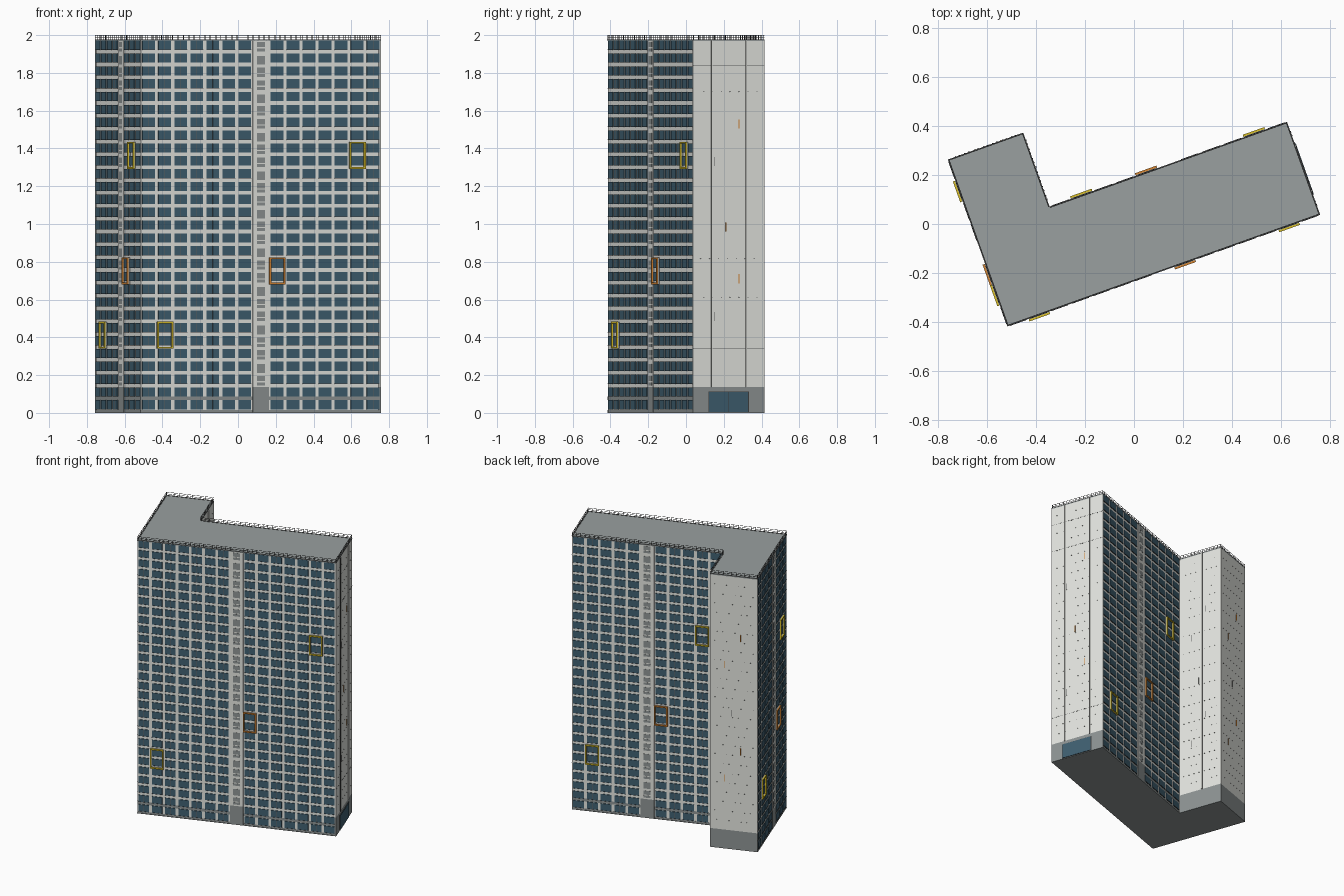
import bpy, bmesh, math
from mathutils import Vector

if "Cube" in bpy.data.objects:
    bpy.data.objects.remove(bpy.data.objects["Cube"])

FLOORS, PITCH = 29, 0.068
ROOF = FLOORS * PITCH


def material(name, rgb):
    m = bpy.data.materials.new(name)
    m.diffuse_color = (*rgb, 1)
    m.use_nodes = True
    m.node_tree.nodes["Principled BSDF"].inputs["Base Color"].default_value = m.diffuse_color
    return m


CONCRETE = material("light concrete", (0.78, 0.79, 0.75))
GREY = material("roof grey", (0.32, 0.35, 0.35))
BASE = material("base grey", (0.27, 0.295, 0.295))
RAIL = material("rail grey", (0.12, 0.125, 0.125))
DARK = material("dark metal", (0.05, 0.05, 0.05))
GLASS = material("blue glass", (0.05, 0.115, 0.165))
YELLOW = material("yellow", (0.70, 0.52, 0.02))
ORANGE = material("orange", (0.66, 0.23, 0.03))

# L-shaped plan, turned about twenty degrees
ang = math.radians(19.65)
U = Vector((math.cos(ang), math.sin(ang), 0))
V = Vector((-math.sin(ang), math.cos(ang), 0))
ORIGIN = Vector((-0.515, -0.416, 0))
PLAN = [(0, 0), (1.351, 0), (1.351, 0.40), (0.324, 0.40), (0.324, 0.72), (0, 0.72)]
PTS = [ORIGIN + U * u + V * v for u, v in PLAN]
UP = Vector((0, 0, 1))
parts = {}


class Wall:
    """One side of the plan: s runs along it, d points outward."""
    def __init__(self, i):
        self.p, q = PTS[i], PTS[(i + 1) % 6]
        self.len = (q - self.p).length
        self.t = (q - self.p).normalized()
        self.n = self.t.cross(UP)

    def box(self, name, mat, s0, s1, z0, z1, d0, d1):
        bm = parts.setdefault(name, (bmesh.new(), mat))[0]
        v = [bm.verts.new(self.p + self.t * s + self.n * d + UP * z)
             for z in (z0, z1) for s, d in ((s0, d1), (s1, d1), (s1, d0), (s0, d0))]
        for f in ((3, 2, 1, 0), (4, 5, 6, 7), (0, 1, 5, 4), (1, 2, 6, 5), (2, 3, 7, 6), (3, 0, 4, 7)):
            bm.faces.new([v[k] for k in f])


def prism(name, mat, z0, z1, inset=0.0):
    bm = parts.setdefault(name, (bmesh.new(), mat))[0]
    ring = []
    for i in range(6):
        a, b = Wall(i - 1 if i else 5), Wall(i)
        ring.append(PTS[i] - (a.n + b.n) * inset)
    lo = [bm.verts.new(p + UP * z0) for p in ring]
    hi = [bm.verts.new(p + UP * z1) for p in ring]
    bm.faces.new(lo[::-1])
    bm.faces.new(hi)
    for i in range(6):
        j = (i + 1) % 6
        bm.faces.new((lo[i], lo[j], hi[j], hi[i]))


def frame(w, name, mat, s0, s1, z0, z1, t, d0, d1):
    for a, b, c, d in ((s0, s0 + t, z0, z1), (s1 - t, s1, z0, z1),
                       (s0 + t, s1 - t, z0, z0 + t), (s0 + t, s1 - t, z1 - t, z1)):
        w.box(name, mat, a, b, c, d, d0, d1)


def glazed_wall(w):
    n = round(w.len / 0.09)
    bay, core, L = w.len / n, n // 2, w.len
    c0 = core * bay
    # grey strip behind the two lowest storeys' windows
    w.box("base_bands", BASE, 0, L, PITCH, PITCH + 0.020, -0.012, -0.0025)
    w.box("base_bands", BASE, 0, L, 0, 0.016, -0.012, -0.0025)
    # solid stair strip with grey louvres
    w.box("stair_strip", CONCRETE, c0, c0 + bay, 2 * PITCH, ROOF, -0.012, 0)
    w.box("stair_base", BASE, c0, c0 + bay, 0, 2 * PITCH, -0.012, 0)
    for f in range(FLOORS):
        z = f * PITCH
        if f > 1:
            cuts = ((0.010, 0.026), (0.032, 0.060)) if f % 3 else ((0.008, 0.054),)
            for a, b in cuts:
                w.box("stair_louvres", BASE, c0 + 0.022, c0 + 0.068, z + a, z + b, -0.001, 0.001)
        # paired panes standing proud of the wall, on a thin sill
        for i in range(n):
            if i == core:
                continue
            s = i * bay
            a, m, b = s + 0.0095, s + bay / 2, s + bay - 0.0095
            w.box("window_panes", GLASS, a, m - 0.0008, z + 0.019, z + PITCH - 0.001, -0.005, 0.001)
            w.box("window_panes", GLASS, m + 0.0008, b, z + 0.019, z + PITCH - 0.001, -0.005, 0.001)
            w.box("pane_dividers", RAIL, m - 0.0008, m + 0.0008, z + 0.019, z + PITCH - 0.001, -0.005, 0.0012)
            w.box("window_sills", DARK, a, b, z + 0.018, z + 0.019, -0.005, 0.0025)
    # coloured two-storey frames
    for i, f, name, mat in ((1, 5, "yellow_frames", YELLOW), (core + 1, 10, "orange_frames", ORANGE),
                            (n - 2, 19, "yellow_frames", YELLOW)):
        s0, s1, z0, z1 = i * bay, (i + 1) * bay, f * PITCH, (f + 2) * PITCH + 0.007
        frame(w, "frame_backing", GREY, s0 + 0.001, s1 - 0.001, z0 + 0.001, z1 - 0.001, 0.007, -0.005, 0.004)
        frame(w, name, mat, s0, s1, z0, z1, 0.009, 0.004, 0.012)


SLITS = ((0.64, 1.53), (0.64, 0.71), (0.30, 1.33), (0.30, 0.51), (0.46, 0.985))


def blank_wall(w, orange, ribs):
    L = w.len
    w.box("end_wall_base", BASE, 0, L, 0, 2 * PITCH, -0.012, 0)
    # upright ribs: dark on the outer side, pale on the inner side
    for k, side in ribs:
        s = L * k
        a, b = sorted((s, s + side * 0.0006))
        w.box("rib_shadow_gaps", DARK, a, b, 2 * PITCH, ROOF, -0.001, 0.006)
        a, b = sorted((s + side * 0.0006, s + side * 0.006))
        w.box("pale_ribs", CONCRETE, a, b, 2 * PITCH, ROOF, -0.001, 0.006)
    # small fixings at each floor
    for f in range(3, FLOORS):
        for k in range(1, 8):
            s = L * k / 8 + (0.008 if f % 2 else -0.008)
            w.box("wall_fixings", DARK, s - 0.003, s + 0.003, f * PITCH, f * PITCH + 0.0003, -0.001, 0.003)
    # narrow slits
    for i, (k, z) in enumerate(SLITS):
        kind = ("orange_slits", ORANGE) if i in orange else ("grey_slits", RAIL)
        h = 0.0018 if i in orange else 0.001
        w.box(*kind, L * k - h, L * k + h, z - 0.024, z + 0.024, -0.001, 0.003)


# solid body, underside and roof
prism("concrete_body", CONCRETE, 0.004, ROOF - 0.004, 0.003)
prism("ground_slab", BASE, 0, 0.004)
prism("roof_slab", GREY, ROOF - 0.004, ROOF + 0.003)

walls = [Wall(i) for i in range(6)]
for i in (0, 2, 5):
    glazed_wall(walls[i])
for i in (1, 3, 4):
    walls[i].box("end_walls", CONCRETE, 0, walls[i].len, 2 * PITCH, ROOF, -0.012, 0)
blank_wall(walls[1], (0, 1, 4), ((0.25, 1), (0.75, -1)))
blank_wall(walls[3], (), ((0.55, -1),))
blank_wall(walls[4], (0, 1, 2, 3), ())

# entrance and panel joints on the right end wall
e = walls[1]
for z in (0.34, 1.635, 1.84):
    e.box("panel_joints", RAIL, 0, e.len, z - 0.0008, z + 0.0008, -0.001, 0.0004)
e.box("entrance_surround", DARK, 0.085, 0.312, 0.004, 0.112, 0, 0.003)
for a, b in ((0.088, 0.197), (0.199, 0.307)):
    e.box("entrance_glass", GLASS, a, b, 0.005, 0.110, 0, 0.005)

# roof edge and railing
for w in walls:
    w.box("roof_edge", RAIL, 0, w.len, ROOF + 0.003, ROOF + 0.005, -0.005, 0.001)
    for z in (1.986, 1.9985):
        w.box("railing_rails", RAIL, 0, w.len, z, z + 0.0015, -0.0045, -0.002)
    n = round(w.len / 0.03)
    for k in range(n + 1):
        s = min(max(w.len * k / n, 0.002), w.len - 0.002)
        w.box("railing_posts", DARK, s - 0.001, s + 0.001, ROOF, 1.9985, -0.004, -0.002)

for name, (bm, mat) in parts.items():
    me = bpy.data.meshes.new(name)
    bm.to_mesh(me)
    bm.free()
    me.materials.append(mat)
    bpy.context.collection.objects.link(bpy.data.objects.new(name, me))
